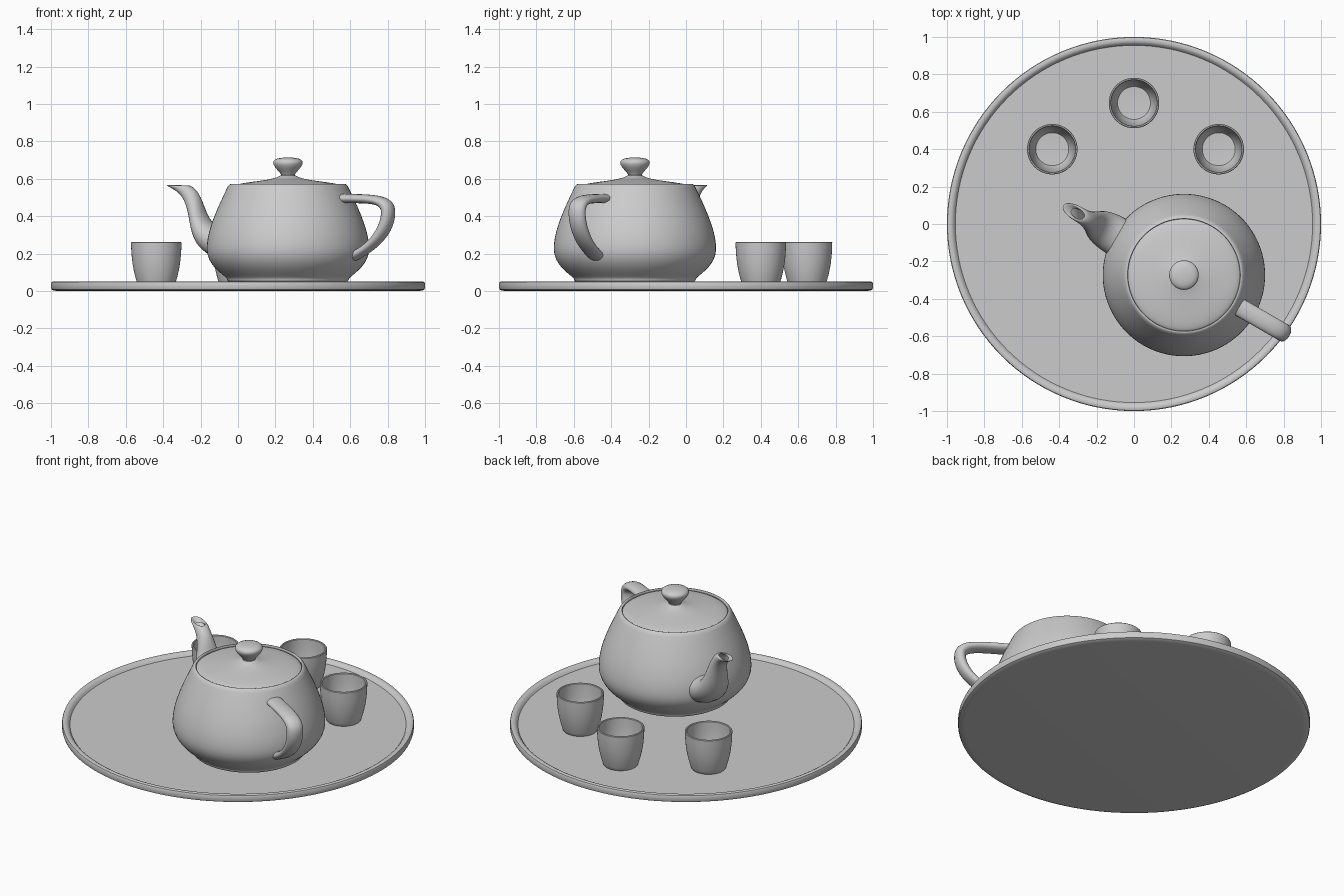
import bpy, bmesh, math
from mathutils import Vector, Matrix

cube = bpy.data.objects.get("Cube")
if cube:
    bpy.data.objects.remove(cube, do_unlink=True)

clay = bpy.data.materials.new("pale_grey")
clay.use_nodes = True
GREY = (0.6, 0.6, 0.6, 1)
clay.diffuse_color = GREY
clay.node_tree.nodes["Principled BSDF"].inputs["Base Color"].default_value = GREY


def bezier(p, t):
    """Point on a cubic with four control points of any dimension."""
    s = 1 - t
    w = (s**3, 3*s*s*t, 3*s*t*t, t**3)
    return [sum(a*b for a, b in zip(w, c)) for c in zip(*p)]


def chain(points, steps):
    """Sample joined cubics that share their end points."""
    out = [list(points[0])]
    for i in range(0, len(points) - 1, 3):
        out += [bezier(points[i:i+4], k / steps) for k in range(1, steps + 1)]
    return out


def finish(bm, name, matrix=Matrix(), angle=40):
    bmesh.ops.remove_doubles(bm, verts=bm.verts, dist=1e-5)
    bmesh.ops.recalc_face_normals(bm, faces=bm.faces)
    bm.transform(matrix)
    mesh = bpy.data.meshes.new(name)
    bm.to_mesh(mesh)
    bm.free()
    mesh.materials.append(clay)
    ob = bpy.data.objects.new(name, mesh)
    bpy.context.collection.objects.link(ob)
    bpy.ops.object.select_all(action='DESELECT')
    ob.select_set(True)
    bpy.context.view_layer.objects.active = ob
    bpy.ops.object.shade_smooth_by_angle(angle=math.radians(angle))
    return ob


def lathe(name, profile, matrix=Matrix(), sides=64, angle=40):
    bm = bmesh.new()
    vs = [bm.verts.new((r, 0, z)) for r, z in profile]
    es = [bm.edges.new(pair) for pair in zip(vs, vs[1:])]
    bmesh.ops.spin(bm, geom=vs + es, cent=(0, 0, 0), axis=(0, 0, 1),
                   angle=math.tau, steps=sides, use_merge=True)
    return finish(bm, name, matrix, angle)


def tube(name, rows, matrix, steps=14, arc=10):
    """Loft oval sections; each row is upper x, z, lower x, z and width."""
    bm = bmesh.new()
    rings = []
    for x1, z1, x2, z2, w in chain(rows, steps):
        half = [(x1, 0, z1), (x1, w, z1), (x2, w, z2), (x2, 0, z2)]
        side = [bezier(half, k / arc) for k in range(arc + 1)]
        ring = side + [(x, -y, z) for x, y, z in side[-2:0:-1]]
        rings.append([bm.verts.new(p) for p in ring])
    for a, b in zip(rings, rings[1:]):
        for i in range(len(a)):
            j = (i + 1) % len(a)
            bm.faces.new((a[i], a[j], b[j], b[i]))
    return finish(bm, name, matrix)


# Tray with a raised rim
lathe("tray", [(0, 0), (.962, 0), (.985, .002), (.997, .008), (1, .016), (1, .04),
               (.997, .047), (.99, .05), (.976, .049), (.966, .044), (.96, .036),
               (.955, .03), (0, .03)], sides=128, angle=35)

# Teapot placement, turned so that the spout points to the back right
pot = (Matrix.Translation((.267, -.273, .03))
       @ Matrix.Rotation(math.radians(150), 4, 'Z') @ Matrix.Scale(.217, 4))

# Body from the inner rim down to the foot
body = [(1.4, 2.4), (1.3375, 2.531), (1.4375, 2.531), (1.5, 2.4),
        (1.75, 1.875), (2, 1.35), (2, .9), (2, .45), (1.5, .225), (1.5, .15),
        (1.5, .075), (1.425, 0), (0, 0)]
lathe("teapot_body", chain(body, 10), pot, 80)

# Lid with its knob
lid = [(0, 3.15), (.8, 3.15), (0, 2.7), (.2, 2.7), (.4, 2.55), (1.4, 2.55), (1.4, 2.4)]
lathe("teapot_lid", chain(lid, 14), pot, 80)

# Spout with a folded lip, and handle
tube("teapot_spout", [(1.7, 1.425, 1.7, .6, .66), (2.6, 1.425, 3.1, .825, .66),
                      (2.3, 2.1, 2.4, 2.025, .25), (2.7, 2.4, 3.3, 2.4, .25),
                      (2.8, 2.475, 3.525, 2.494, .25), (2.9, 2.475, 3.45, 2.5125, .15),
                      (2.8, 2.4, 3.2, 2.4, .15)], pot)
tube("teapot_handle", [(-1.5, 2.25, -1.6, 2.025, .3), (-2.5, 2.25, -2.3, 2.025, .3),
                       (-3, 2.25, -2.7, 2.025, .3), (-3, 1.8, -2.7, 1.8, .3),
                       (-3, 1.35, -2.7, 1.575, .3), (-2.65, .9375, -2.5, 1.125, .3),
                       (-1.9, .6, -2, .9, .3)], pot)

# Cups
outside = chain([(.1, .035), (.118, .09), (.133, .15), (.135, .258)], 10)
inside = chain([(.123, .258), (.122, .16), (.11, .1), (.088, .06)], 10)
cup = [(0, .03), (.096, .03)] + outside + [(.132, .261), (.126, .261)] + inside + [(0, .055)]
for name, x, y in (("right_cup", -.437, .4), ("back_cup", 0, .647), ("left_cup", .453, .4)):
    lathe(name, cup, Matrix.Translation((x, y, 0)), 48)
